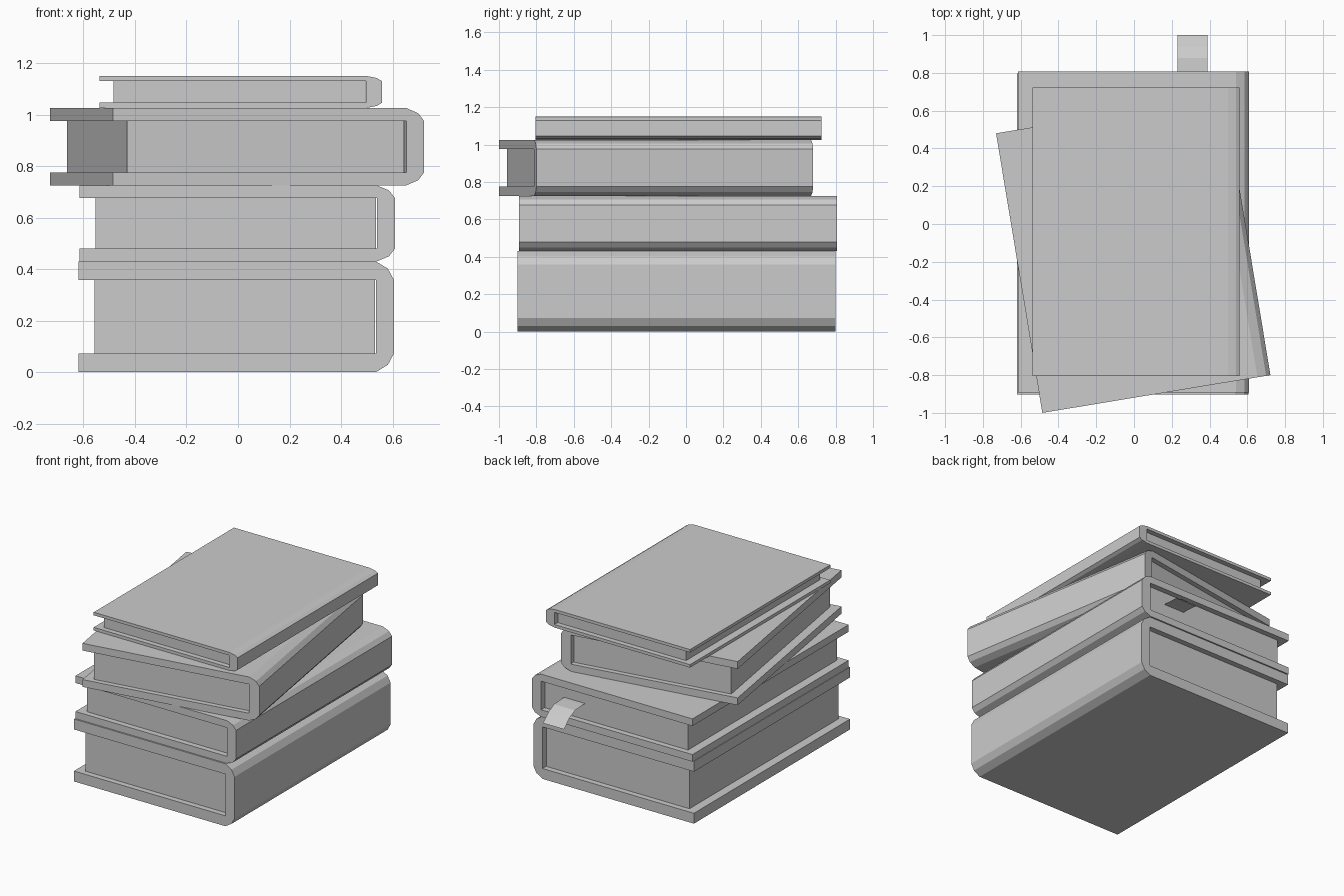
import bpy
from math import radians

if "Cube" in bpy.data.objects:
    bpy.data.objects.remove(bpy.data.objects["Cube"])


def mesh_object(name, verts, faces):
    mesh = bpy.data.meshes.new(name)
    mesh.from_pydata(verts, [], faces)
    mesh.update()
    obj = bpy.data.objects.new(name, mesh)
    bpy.context.collection.objects.link(obj)
    return obj


def cover_object(name, w, d, h):
    # C-shaped profile in XZ (counter-clockwise seen from the front), spine on +x
    t, s = h / 6, w * 0.057
    l, r = -w / 2, w / 2
    p = [(l, 0), (r - s, 0), (r - s * 0.33, t * 0.4), (r, t),
         (r, h - t), (r - s * 0.33, h - t * 0.4), (r - s, h), (l, h),
         (l, h - t), (r - s, h - t), (r - s, t), (l, t)]
    n = len(p)
    verts = [(x, y, z) for y in (-d / 2, d / 2) for x, z in p]
    faces = [(i, i + n, (i + 1) % n + n, (i + 1) % n) for i in range(n)]
    # C-shaped ends split into convex parts
    for part in ((0, 1, 10, 11), (1, 2, 3, 4, 5, 6, 9, 10), (6, 7, 8, 9)):
        faces.append(part)
        faces.append(tuple(i + n for i in reversed(part)))
    return mesh_object(name, verts, faces)


def book(name, x, y, z, w, d, h, angle=0):
    t, s, gap = h / 6, w * 0.057, 0.003
    cover = cover_object(name + "_cover", w, d, h)
    # page block, set back from the cover edges
    x0, x1 = -w / 2 + 0.05 * w, w / 2 - s - gap
    y1 = d / 2 - 0.023 * d
    verts = [(a, b, c) for a in (x0, x1) for b in (-y1, y1) for c in (t, h - t)]
    pages = mesh_object(name + "_pages", verts,
                        [(0, 1, 3, 2), (4, 6, 7, 5), (0, 4, 5, 1),
                         (2, 3, 7, 6), (0, 2, 6, 4), (1, 5, 7, 3)])
    for obj in (cover, pages):
        obj.location = (x, y, z)
        obj.rotation_euler.z = radians(angle)


# Stack from bottom to top
book("bottom_book", -0.007, -0.052, 0.0, 1.224, 1.70, 0.43)
book("second_book", -0.003, -0.042, 0.43, 1.224, 1.70, 0.295)
book("turned_book", -0.004, -0.16, 0.725, 1.224, 1.50, 0.30, 9.4)
book("top_book", 0.011, -0.04, 1.025, 1.097, 1.527, 0.125)

# Thin bookmark drooping out of the back of the second book
path = [(0.70, 0.59), (0.80, 0.59), (0.88, 0.585), (0.94, 0.555), (1.0, 0.50)]
verts = [(x, y, z) for y, z in path for x in (0.23, 0.39)]
mesh_object("bookmark", verts,
            [(2 * i, 2 * i + 1, 2 * i + 3, 2 * i + 2) for i in range(len(path) - 1)])
